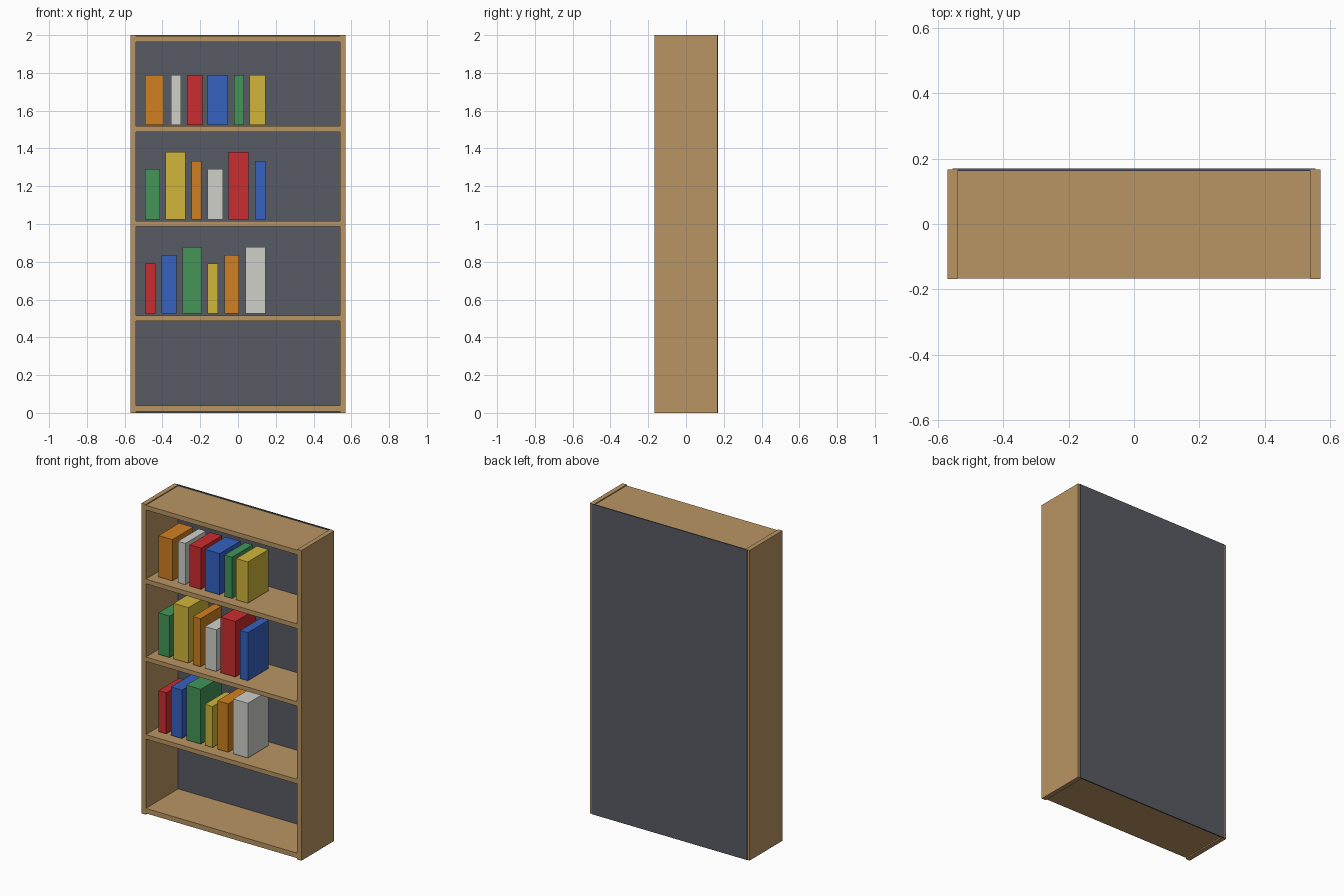
import bpy

if "Cube" in bpy.data.objects:
    bpy.data.objects.remove(bpy.data.objects["Cube"])


def lin(c):
    c /= 255
    return c / 12.92 if c <= 0.04045 else ((c + 0.055) / 1.055) ** 2.4


def material(name, r, g, b):
    m = bpy.data.materials.new(name)
    m.diffuse_color = (lin(r), lin(g), lin(b), 1)
    m.use_nodes = True
    m.node_tree.nodes["Principled BSDF"].inputs["Base Color"].default_value = m.diffuse_color
    return m


MATS = {
    "wood": material("wood", 186, 149, 99),
    "panel": material("dark_grey", 88, 91, 100),
    "red": material("red", 203, 44, 48),
    "blue": material("blue", 54, 98, 192),
    "green": material("green", 67, 150, 88),
    "yellow": material("yellow", 208, 182, 58),
    "orange": material("orange", 208, 128, 33),
    "white": material("off_white", 208, 208, 202),
}


def box(name, x, y, z, mat):
    """Box from (min, max) ranges on each axis."""
    bpy.ops.mesh.primitive_cube_add(size=1)
    ob = bpy.context.object
    ob.name = name
    for v in ob.data.vertices:
        v.co = [lo + (c + 0.5) * (hi - lo) for c, (lo, hi) in zip(v.co, (x, y, z))]
    ob.data.materials.append(MATS[mat])
    return ob


# Side boards
box("left_side", (-0.57, -0.54), (-0.168, 0.166), (0, 2), "wood")
box("right_side", (0.54, 0.57), (-0.168, 0.166), (0, 2), "wood")

# Bottom, shelves and top
for name, z0, z1 in (("bottom_board", 0.008, 0.04), ("lower_shelf", 0.487, 0.516),
                     ("middle_shelf", 0.988, 1.016), ("upper_shelf", 1.488, 1.518),
                     ("top_board", 1.964, 1.994)):
    box(name, (-0.54, 0.54), (-0.167, 0.163), (z0, z1), "wood")

# Back panel
box("back_panel", (-0.555, 0.555), (0.162, 0.169), (0, 2), "panel")

# Books: shelf height, then (colour, left, right, height)
ROWS = {
    "upper": (1.523, (("orange", -0.492, -0.393, 0.266), ("white", -0.354, -0.301, 0.266),
                      ("red", -0.270, -0.188, 0.266), ("blue", -0.161, -0.056, 0.266),
                      ("green", -0.022, 0.032, 0.266), ("yellow", 0.062, 0.145, 0.266))),
    "middle": (1.023, (("green", -0.492, -0.413, 0.268), ("yellow", -0.384, -0.279, 0.358),
                       ("orange", -0.246, -0.192, 0.310), ("white", -0.161, -0.080, 0.268),
                       ("red", -0.050, 0.056, 0.358), ("blue", 0.090, 0.145, 0.310))),
    "lower": (0.525, (("red", -0.492, -0.437, 0.265), ("blue", -0.404, -0.325, 0.312),
                      ("green", -0.294, -0.191, 0.353), ("yellow", -0.161, -0.106, 0.265),
                      ("orange", -0.071, 0.005, 0.312), ("white", 0.041, 0.145, 0.353))),
}
for row, (z, books) in ROWS.items():
    for colour, x0, x1, h in books:
        box(f"{row}_{colour}_book", (x0, x1), (-0.107, 0.104), (z, z + h), colour)
